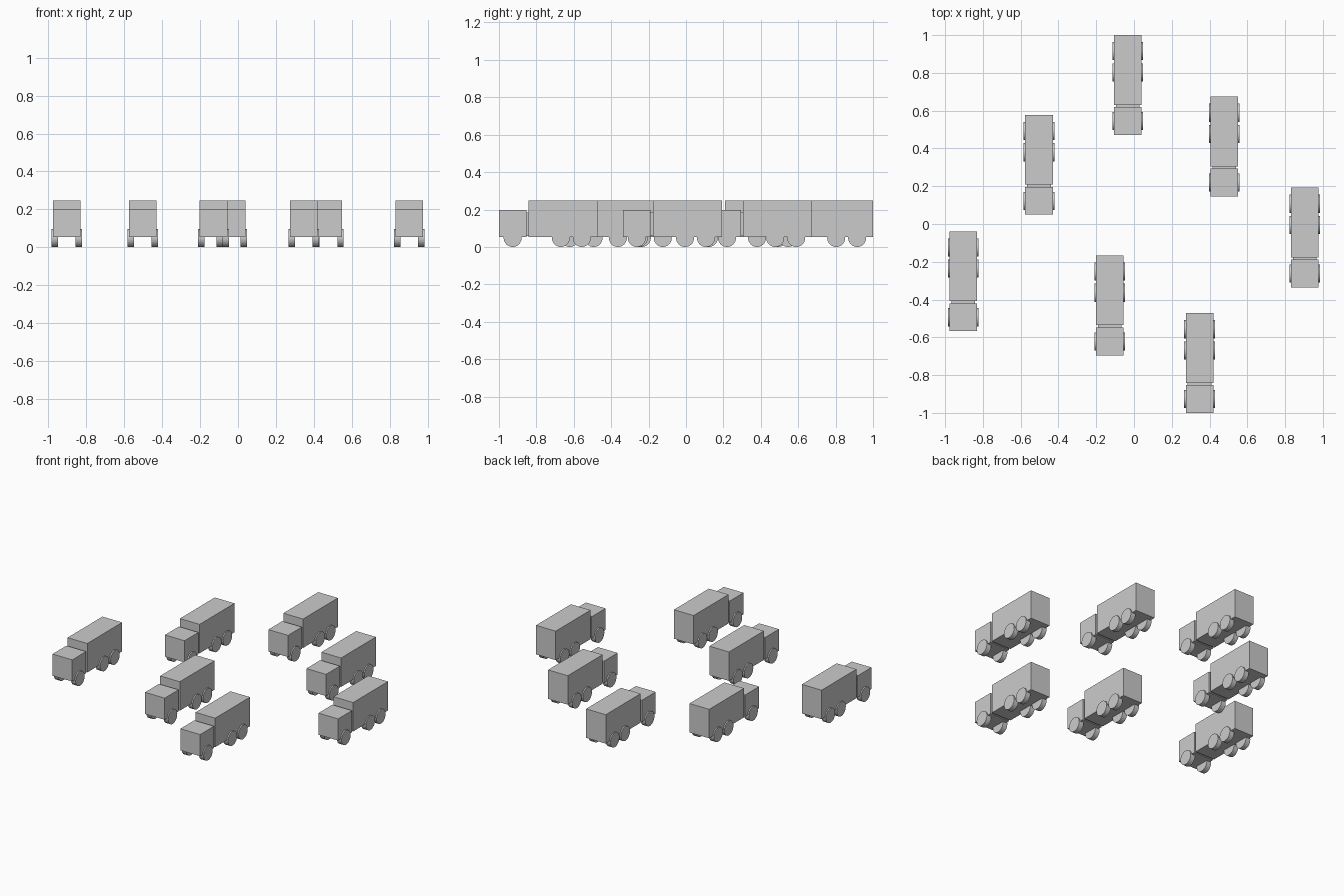
import bpy
import math

cube = bpy.data.objects.get("Cube")
if cube:
    bpy.data.objects.remove(cube, do_unlink=True)

grey = bpy.data.materials.new("plain grey")
grey.use_nodes = True
colour = (0.6, 0.6, 0.6, 1)
grey.diffuse_color = colour
grey.node_tree.nodes["Principled BSDF"].inputs["Base Color"].default_value = colour

WIDTH = 0.146
RADIUS = 0.048
BASE = 0.053


def finish(name):
    ob = bpy.context.object
    ob.name = name
    ob.data.materials.append(grey)
    return ob


def box(name, x, width, y0, y1, z0, z1):
    bpy.ops.mesh.primitive_cube_add(size=1, location=(x, (y0 + y1) / 2, (z0 + z1) / 2))
    ob = finish(name)
    ob.scale = (width, y1 - y0, z1 - z0)
    bpy.ops.object.transform_apply(location=False, rotation=False, scale=True)


def wheel(name, x, y):
    bpy.ops.mesh.primitive_cylinder_add(
        vertices=32, radius=RADIUS, depth=0.034,
        location=(x, y, RADIUS), rotation=(0, math.pi / 2, 0))
    finish(name)
    bpy.ops.object.shade_smooth_by_angle(angle=math.radians(35))


def truck(x, front):
    # Cab, cargo box and the narrow link between them
    box("cab", x, WIDTH, front, front + 0.147, BASE, 0.198)
    box("cab_link", x, 0.125, front + 0.14, front + 0.165, BASE + 0.005, 0.185)
    box("cargo_box", x, WIDTH, front + 0.159, front + 0.528, BASE, 0.247)
    # Three axles
    for axle, offset in (("front", 0.073), ("middle", 0.331), ("rear", 0.443)):
        for side, sign in (("left", 1), ("right", -1)):
            wheel(f"{axle}_{side}_wheel", x + sign * 0.064, front + offset)


# Convoy positions: centre line and front end of each truck
for x, front in ((-0.033, 0.472), (0.477, 0.146), (-0.503, 0.049), (0.904, -0.336),
                 (-0.904, -0.567), (-0.129, -0.695), (0.347, -1.0)):
    truck(x, front)
